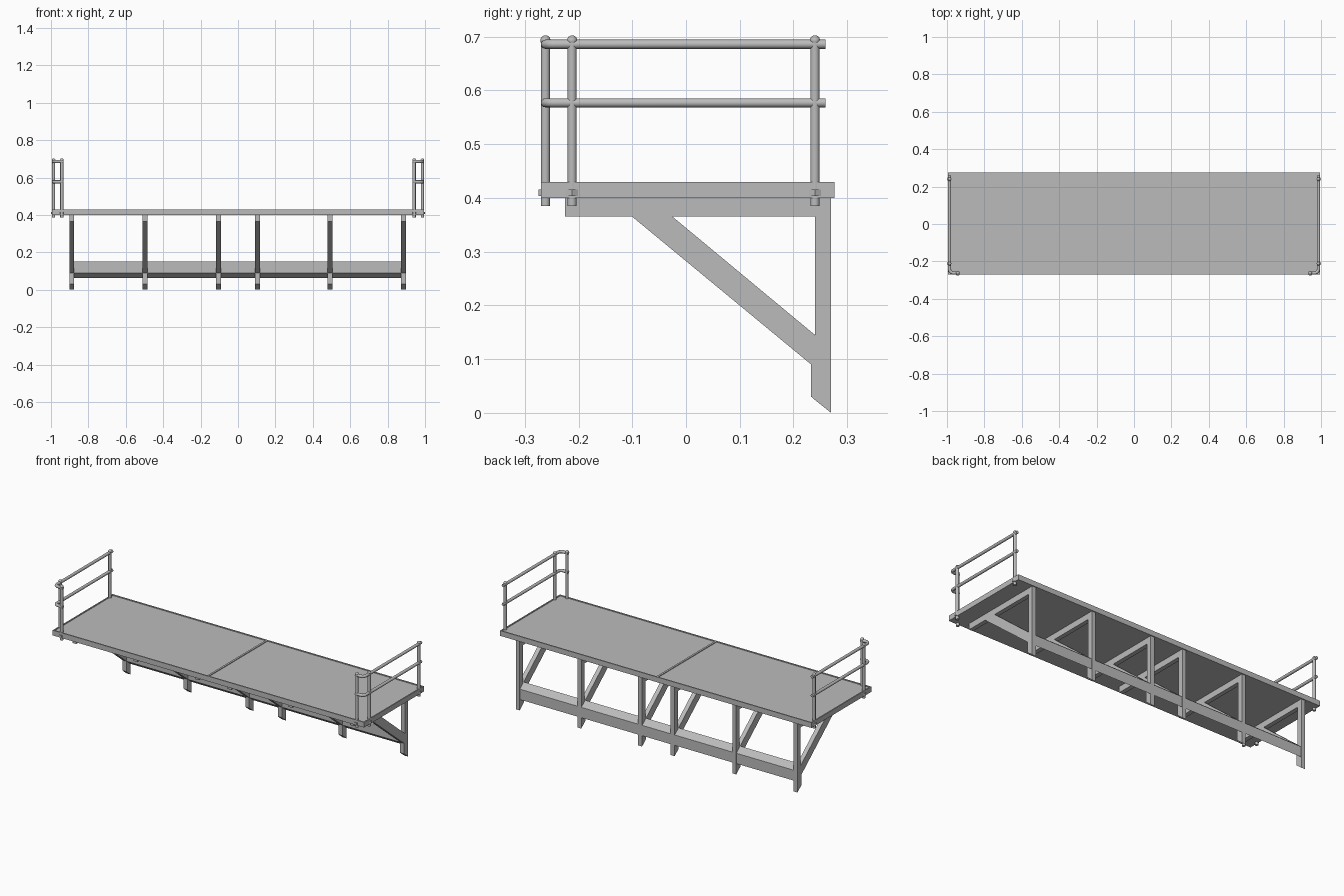
import bpy, bmesh, math
from mathutils import Matrix

if "Cube" in bpy.data.objects:
    bpy.data.objects.remove(bpy.data.objects["Cube"])

grey = bpy.data.materials.new("steel grey")
grey.diffuse_color = (0.5, 0.5, 0.5, 1)
grey.use_nodes = True
grey.node_tree.nodes["Principled BSDF"].inputs["Base Color"].default_value = grey.diffuse_color


def finish(bm, name, smooth=False):
    bmesh.ops.recalc_face_normals(bm, faces=bm.faces)
    me = bpy.data.meshes.new(name)
    bm.to_mesh(me)
    bm.free()
    me.materials.append(grey)
    ob = bpy.data.objects.new(name, me)
    bpy.context.collection.objects.link(ob)
    if smooth:
        bpy.ops.object.select_all(action='DESELECT')
        ob.select_set(True)
        bpy.context.view_layer.objects.active = ob
        bpy.ops.object.shade_smooth_by_angle(angle=math.radians(40))
    return ob


def add_box(bm, x0, x1, y0, y1, z0, z1):
    m = Matrix.Translation(((x0 + x1) / 2, (y0 + y1) / 2, (z0 + z1) / 2))
    m = m @ Matrix.Diagonal((x1 - x0, y1 - y0, z1 - z0, 1))
    bmesh.ops.create_cube(bm, size=1, matrix=m)


def add_prism(bm, profile, x0, x1):
    """Extrude a closed (y, z) profile along x."""
    face = bm.faces.new([bm.verts.new((x0, y, z)) for y, z in profile])
    new = bmesh.ops.extrude_face_region(bm, geom=[face])["geom"]
    verts = [v for v in new if isinstance(v, bmesh.types.BMVert)]
    bmesh.ops.translate(bm, verts=verts, vec=(x1 - x0, 0, 0))


def add_cylinder(bm, x, y, z0, z1, r, sides, turn=0):
    m = Matrix.Translation((x, y, (z0 + z1) / 2)) @ Matrix.Rotation(turn, 4, 'Z')
    bmesh.ops.create_cone(bm, cap_ends=True, segments=sides, radius1=r,
                          radius2=r, depth=z1 - z0, matrix=m)


# Deck: slab with a slim raised rim and a centre seam
X, Y0, Y1, RIM = 0.994, -0.27, 0.276, 0.007
bm = bmesh.new()
add_box(bm, -X, X, Y0, Y1, 0.40, 0.426)
finish(bm, "deck_slab")
bm = bmesh.new()
add_box(bm, -X, X, Y0, Y0 + RIM, 0.40, 0.43)
add_box(bm, -X, X, Y1 - RIM, Y1, 0.40, 0.43)
for x in (-X, -0.011, X - RIM):
    w = 0.011 if x == -0.011 else RIM
    add_box(bm, x, x + w, Y0 + RIM, Y1 - RIM, 0.40, 0.43)
finish(bm, "deck_rim")

# Triangular brackets: arm, wall post with cut foot, diagonal strut
arm = [(-0.225, 0.365), (0.24, 0.365), (0.24, 0.40), (-0.225, 0.40)]
post = [(0.24, 0.024), (0.27, 0.0), (0.27, 0.40), (0.24, 0.40)]
strut = [(-0.10, 0.365), (0.233, 0.09), (0.233, 0.03), (0.24, 0.024),
         (0.24, 0.145), (-0.025, 0.365)]
for i, x in enumerate((-0.888, -0.497, -0.104, 0.104, 0.492, 0.885)):
    bm = bmesh.new()
    for profile in (arm, post, strut):
        add_prism(bm, profile, x - 0.0125, x + 0.0125)
    finish(bm, f"bracket_{i + 1}")

# Long tie beam joining the bracket feet
bm = bmesh.new()
add_prism(bm, [(0.234, 0.09), (0.269, 0.062), (0.269, 0.122), (0.234, 0.15)],
          -0.885, 0.885)
finish(bm, "tie_beam")

# Guard rails at both ends
R, PX, FY, BEND = 0.0085, 0.986, -0.2615, 0.02
for side, label in ((1, "right"), (-1, "left")):
    for i, (x, y) in enumerate(((PX, 0.24), (PX, -0.212), (0.942, FY))):
        # Post with round top, passing through the deck
        bm = bmesh.new()
        add_cylinder(bm, side * x, y, 0.385, 0.693, R, 20)
        bmesh.ops.create_uvsphere(bm, u_segments=20, v_segments=12, radius=0.0095,
                                  matrix=Matrix.Translation((side * x, y, 0.693)))
        finish(bm, f"{label}_rail_post_{i + 1}", True)
        # Hexagonal nut at the foot of the post
        bm = bmesh.new()
        add_cylinder(bm, side * x, y, 0.404, 0.416, 0.0145, 6, math.pi / 2)
        finish(bm, f"{label}_post_nut_{i + 1}")
    for z, level in ((0.686, "top"), (0.577, "middle")):
        # Tube running along the end and bending round the front corner
        path = [(PX, 0.26)]
        for k in range(9):
            a = k / 8 * math.pi / 2
            path.append((PX - BEND + BEND * math.cos(a), FY + BEND - BEND * math.sin(a)))
        path.append((0.934, FY))
        cu = bpy.data.curves.new(f"{label}_{level}_rail", 'CURVE')
        cu.dimensions = '3D'
        cu.bevel_depth = R
        cu.bevel_resolution = 4
        cu.use_fill_caps = True
        sp = cu.splines.new('POLY')
        sp.points.add(len(path) - 1)
        for p, (x, y) in zip(sp.points, path):
            p.co = (side * x, y, z, 1)
        cu.materials.append(grey)
        bpy.context.collection.objects.link(bpy.data.objects.new(cu.name, cu))
